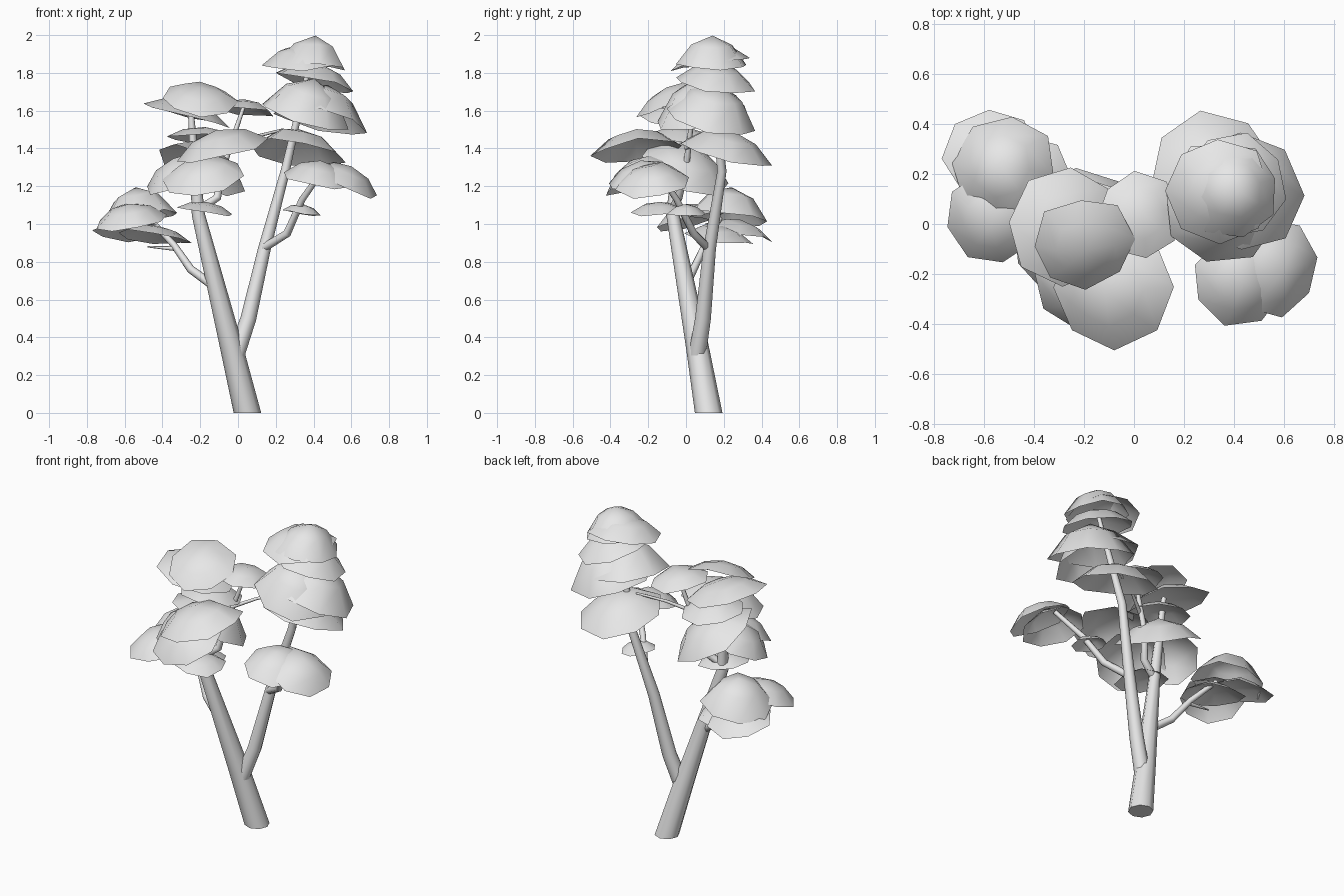
import bpy, bmesh, math, random
from mathutils import Vector

if "Cube" in bpy.data.objects:
    bpy.data.objects.remove(bpy.data.objects["Cube"])
random.seed(4)

# Height of a leaf cap as a share of its radius
FLAT, SHALLOW, DOMED = .36, .5, .82
# How far the axis of a leaf cap leans sideways
LEVEL, SLIGHT, MILD, STEEP = 0, .13, .24, .46

grey = bpy.data.materials.new("plain grey")
grey.use_nodes = True
grey.diffuse_color = (.8, .8, .8, 1)
shader = grey.node_tree.nodes["Principled BSDF"]
shader.inputs["Base Color"].default_value = grey.diffuse_color


def finish(bm, name):
    mesh = bpy.data.meshes.new(name)
    bm.to_mesh(mesh)
    bm.free()
    mesh.materials.append(grey)
    ob = bpy.data.objects.new(name, mesh)
    bpy.context.collection.objects.link(ob)
    bpy.ops.object.select_all(action='DESELECT')
    ob.select_set(True)
    bpy.context.view_layer.objects.active = ob
    bpy.ops.object.shade_smooth_by_angle(angle=math.radians(50))


def bridge(bm, a, b):
    n = len(a)
    for i in range(n):
        bm.faces.new((a[i], a[(i + 1) % n], b[(i + 1) % n], b[i]))


def limb(name, start_radius, end_radius, *path, level_base=False, sides=8):
    """Tube along a path, tapering evenly with its height."""
    bm = bmesh.new()
    points = [Vector(p) for p in path]
    first, last = points[0], points[-1]
    rings = []
    for i, point in enumerate(points):
        axis = points[min(i + 1, len(points) - 1)] - points[max(i - 1, 0)]
        if level_base and point is first:
            axis = Vector((0, 0, 1))
        u = axis.cross(Vector((0, 1, 0))).normalized()
        v = axis.cross(u).normalized()
        share = (point.z - first.z) / (last.z - first.z)
        radius = start_radius + (end_radius - start_radius) * share
        angles = [math.tau * k / sides for k in range(sides)]
        rings.append([bm.verts.new(point + radius * (u * math.cos(a) + v * math.sin(a)))
                      for a in angles])
    for a, b in zip(rings, rings[1:]):
        bridge(bm, a, b)
    bm.faces.new(rings[0])
    bm.faces.new(rings[-1])
    bmesh.ops.recalc_face_normals(bm, faces=bm.faces)
    finish(bm, name)


def leaf_cap(name, centre, radius, fullness, lean_x, lean_y, sides=8):
    """Open eight-sided dome with an uneven rim, leaning to one side."""
    bm = bmesh.new()
    height = radius * fullness
    turn = random.random()
    wobble = [radius * random.uniform(.95, 1.07) for _ in range(sides)]
    droop = [radius * random.uniform(-.06, .06) for _ in range(sides)]
    rings = []
    for spread, rise in ((1, -.5), (.58, .18)):
        ring = []
        for k in range(sides):
            angle = math.tau * k / sides + turn
            reach = spread * wobble[k]
            ring.append(bm.verts.new((reach * math.cos(angle), reach * math.sin(angle),
                                      rise * height + droop[k] * spread)))
        rings.append(ring)
    rim, shoulder = rings
    bridge(bm, rim, shoulder)
    top = bm.verts.new((0, 0, height / 2))
    for k in range(sides):
        bm.faces.new((shoulder[k], shoulder[(k + 1) % sides], top))
    axis = Vector((lean_x, lean_y, 1))
    bm.transform(Vector((0, 0, 1)).rotation_difference(axis).to_matrix().to_4x4())
    bmesh.ops.translate(bm, verts=bm.verts, vec=centre)
    finish(bm, name)


def foliage(cluster, *caps):
    for i, cap in enumerate(caps, 1):
        leaf_cap(f"{cluster}_foliage_{i}", *cap)


# Trunk and branches
limb("trunk", .073, .015, (.05, .12, 0), (-.035, .06, .35), (-.21, -.07, 1.05),
     (-.25, -.03, 1.6), level_base=True)
limb("second_stem", .046, .012, (-.01, .06, .31), (.055, .09, .5), (.14, .125, .87),
     (.25, .19, 1.28), (.38, .13, 1.85))
limb("right_branch", .024, .014, (-.14, 0, .68), (-.25, .04, .76), (-.34, .1, .89),
     (-.47, .18, 1.03))
limb("right_twig", .012, .004, (-.34, .1, .87), (-.48, .1, .88))
limb("left_branch", .023, .014, (.13, .12, .87), (.26, .04, .95), (.34, -.05, 1.13),
     (.46, -.16, 1.3))
limb("middle_branch", .023, .01, (-.2, -.07, 1.08), (-.11, -.04, 1.14), (-.08, 0, 1.3),
     (.03, .04, 1.62))
limb("cross_twig", .012, .007, (-.05, 0, 1.4), (.08, .08, 1.46), (.24, .16, 1.5))

# Foliage clusters
foliage("crown",
        ((.4, .14, 1.92), .19, DOMED, SLIGHT, LEVEL),
        ((.34, .13, 1.9), .21, SHALLOW, LEVEL, -SLIGHT),
        ((.42, .16, 1.8), .21, SHALLOW, MILD, SLIGHT))
foliage("upper_left",
        ((.38, .07, 1.67), .25, DOMED, MILD, -SLIGHT),
        ((.45, .15, 1.64), .25, DOMED, MILD, MILD),
        ((.32, .22, 1.44), .25, SHALLOW, SLIGHT, MILD))
foliage("lower_left",
        ((.58, -.18, 1.26), .2, SHALLOW, STEEP, -SLIGHT),
        ((.43, -.23, 1.29), .19, SHALLOW, SLIGHT, -MILD),
        ((.34, 0, 1.08), .1, SHALLOW, SLIGHT, LEVEL))
foliage("low_right",
        ((-.53, .23, 1.11), .21, DOMED, -SLIGHT, SLIGHT),
        ((-.57, .28, .99), .19, FLAT, LEVEL, MILD),
        ((-.57, .01, 1.06), .19, SHALLOW, -SLIGHT, -MILD),
        ((-.44, .18, .96), .19, FLAT, SLIGHT, SLIGHT))
foliage("upper_right",
        ((-.2, -.09, 1.69), .2, FLAT, SLIGHT, -STEEP),
        ((-.26, -.01, 1.61), .24, FLAT, MILD, LEVEL),
        ((.03, .04, 1.63), .17, FLAT, SLIGHT, SLIGHT),
        ((-.18, 0, 1.48), .19, FLAT, SLIGHT, SLIGHT))
foliage("middle_right",
        ((-.1, -.26, 1.44), .24, SHALLOW, -MILD, -SLIGHT),
        ((-.32, -.1, 1.3), .21, SHALLOW, -STEEP, -MILD),
        ((-.19, -.27, 1.29), .21, SHALLOW, -SLIGHT, -STEEP),
        ((-.17, .02, 1.34), .25, SHALLOW, STEEP, STEEP),
        ((-.17, -.14, 1.09), .15, FLAT, SLIGHT, LEVEL))
